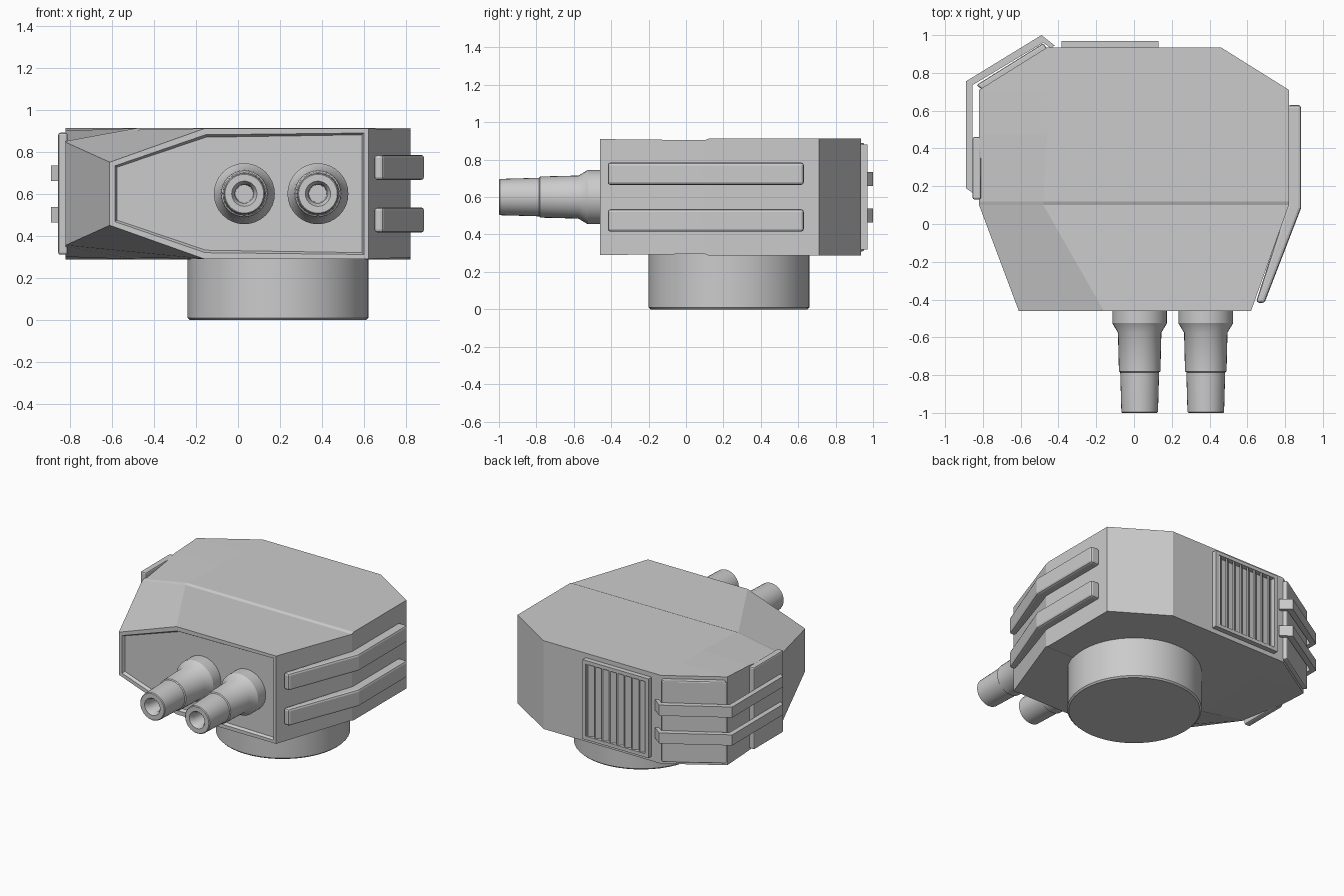
import bpy, bmesh, math
from mathutils import Matrix

if "Cube" in bpy.data.objects:
    bpy.data.objects.remove(bpy.data.objects["Cube"])


def finish(name, bm, bevel=0.0, smooth=False):
    bmesh.ops.recalc_face_normals(bm, faces=bm.faces[:])
    me = bpy.data.meshes.new(name)
    bm.to_mesh(me)
    bm.free()
    ob = bpy.data.objects.new(name, me)
    bpy.context.collection.objects.link(ob)
    if bevel:
        m = ob.modifiers.new("bevel", 'BEVEL')
        m.width = bevel
        m.segments = 2
        m.limit_method = 'ANGLE'
        m.angle_limit = math.radians(40)
    if smooth:
        bpy.ops.object.select_all(action='DESELECT')
        ob.select_set(True)
        bpy.context.view_layer.objects.active = ob
        bpy.ops.object.shade_smooth_by_angle(angle=math.radians(30))
    return ob


def loft(rings, bm):
    """Join rings of points with quads and cap both ends."""
    vs = [[bm.verts.new(p) for p in r] for r in rings]
    n = len(vs[0])
    for a, b in zip(vs, vs[1:]):
        for i in range(n):
            j = (i + 1) % n
            bm.faces.new((a[i], a[j], b[j], b[i]))
    return bm.faces.new(vs[0]), bm.faces.new(vs[-1][::-1])


def prism(name, outline, z0, z1, bevel=0.0):
    bm = bmesh.new()
    loft([[(x, y, z) for x, y in outline] for z in (z0, z1)], bm)
    return finish(name, bm, bevel)


def lathe(name, profile, centre, along_y, steps=32):
    """Revolve (radius, position) pairs about an axis along y or z."""
    bm = bmesh.new()
    rings = []
    for r, t in profile:
        ring = []
        for k in range(steps):
            a = 2 * math.pi * k / steps
            u, v = r * math.cos(a), r * math.sin(a)
            ring.append((centre[0] + u, t, centre[1] + v) if along_y
                        else (centre[0] + u, centre[1] + v, t))
        rings.append(ring)
    loft(rings, bm)
    return finish(name, bm, smooth=True)


# Turret body: cross-sections (bottom-left to bottom-middle) from front to back
def section(y, xl, zl, xm, xr, top):
    """Symmetric about z = 0.6; zl and top are upper heights."""
    return [(xl, y, 1.2 - zl), (xl, y, zl), (xm, y, top),
            (xr, y, top), (xr, y, 1.2 - top), (xm, y, 1.2 - top)]


bm = bmesh.new()
front, back = loft([
    section(-0.46, -0.61, 0.75, -0.16, 0.62, 0.91),
    section(0.10, -0.82, 0.845, -0.48, 0.82, 0.904),
    section(0.12, -0.82, 0.85, -0.48, 0.82, 0.912),
    section(0.47, -0.82, 0.90, -0.46, 0.82, 0.912),
    section(0.71, -0.82, 0.912, -0.46, 0.82, 0.912),
    section(0.935, -0.46, 0.912, -0.2, 0.46, 0.912)], bm)
bmesh.ops.recalc_face_normals(bm, faces=bm.faces[:])
# Recessed front panel
bmesh.ops.inset_region(bm, faces=[front], thickness=0.03)
bmesh.ops.inset_region(bm, faces=[front], thickness=0.012, depth=-0.02)
finish("turret_body", bm)

# Round mounting base
lathe("mount_base", [(0.42, 0.0), (0.43, 0.01), (0.43, 0.30)], (0.19, 0.23), False, 48)

# Twin gun barrels with stepped tubes and hollow muzzles
barrel = [(0.145, -0.42), (0.145, -0.525), (0.115, -0.575), (0.11, -0.78),
          (0.103, -0.785), (0.097, -0.995), (0.092, -1.0), (0.06, -1.0),
          (0.045, -0.975), (0.042, -0.85)]
for name, x in (("barrel_left", 0.03), ("barrel_right", 0.38)):
    lathe(name, barrel, (x, 0.60), True)

# Side rails on the right, bent around the corner
right_rail = [(0.645, -0.415), (0.69, -0.42), (0.885, 0.085),
              (0.885, 0.63), (0.815, 0.63), (0.815, 0.11)]
for name, z in (("right_rail_lower", 0.415), ("right_rail_upper", 0.665)):
    prism(name, right_rail, z, z + 0.12, 0.015)

# Left rails, wrapping the rear left corner
left_rail = [(-0.42, 0.945), (-0.49, 1.0), (-0.89, 0.755), (-0.89, 0.19),
             (-0.855, 0.165), (-0.855, 0.735), (-0.48, 0.96), (-0.44, 0.93)]
for name, z in (("left_rail_lower", 0.463), ("left_rail_upper", 0.66)):
    prism(name, left_rail, z, z + 0.075)

# Armour plates under the left rails
prism("left_plate", [(-0.81, 0.13), (-0.855, 0.13), (-0.855, 0.46), (-0.81, 0.46)],
      0.31, 0.89, 0.01)
prism("corner_plate", [(-0.80, 0.71), (-0.835, 0.735), (-0.48, 0.957), (-0.455, 0.92)],
      0.31, 0.89, 0.01)


# Rear vent: frame bars and angled slats
def box(name, x0, x1, y0, y1, z0, z1, bevel=0.0):
    return prism(name, [(x0, y0), (x1, y0), (x1, y1), (x0, y1)], z0, z1, bevel)


for name, x in (("vent_frame_side_a", -0.385), ("vent_frame_side_b", 0.105)):
    box(name, x, x + 0.025, 0.92, 0.97, 0.32, 0.88)
for name, z in (("vent_frame_bottom", 0.32), ("vent_frame_top", 0.855)):
    box(name, -0.36, 0.105, 0.92, 0.97, z, z + 0.025)
for i in range(8):
    x = -0.36 + i * 0.058
    prism(f"vent_slat_{i + 1}", [(x, 0.93), (x + 0.012, 0.93), (x + 0.055, 0.963),
                                 (x + 0.043, 0.966)], 0.345, 0.855)
